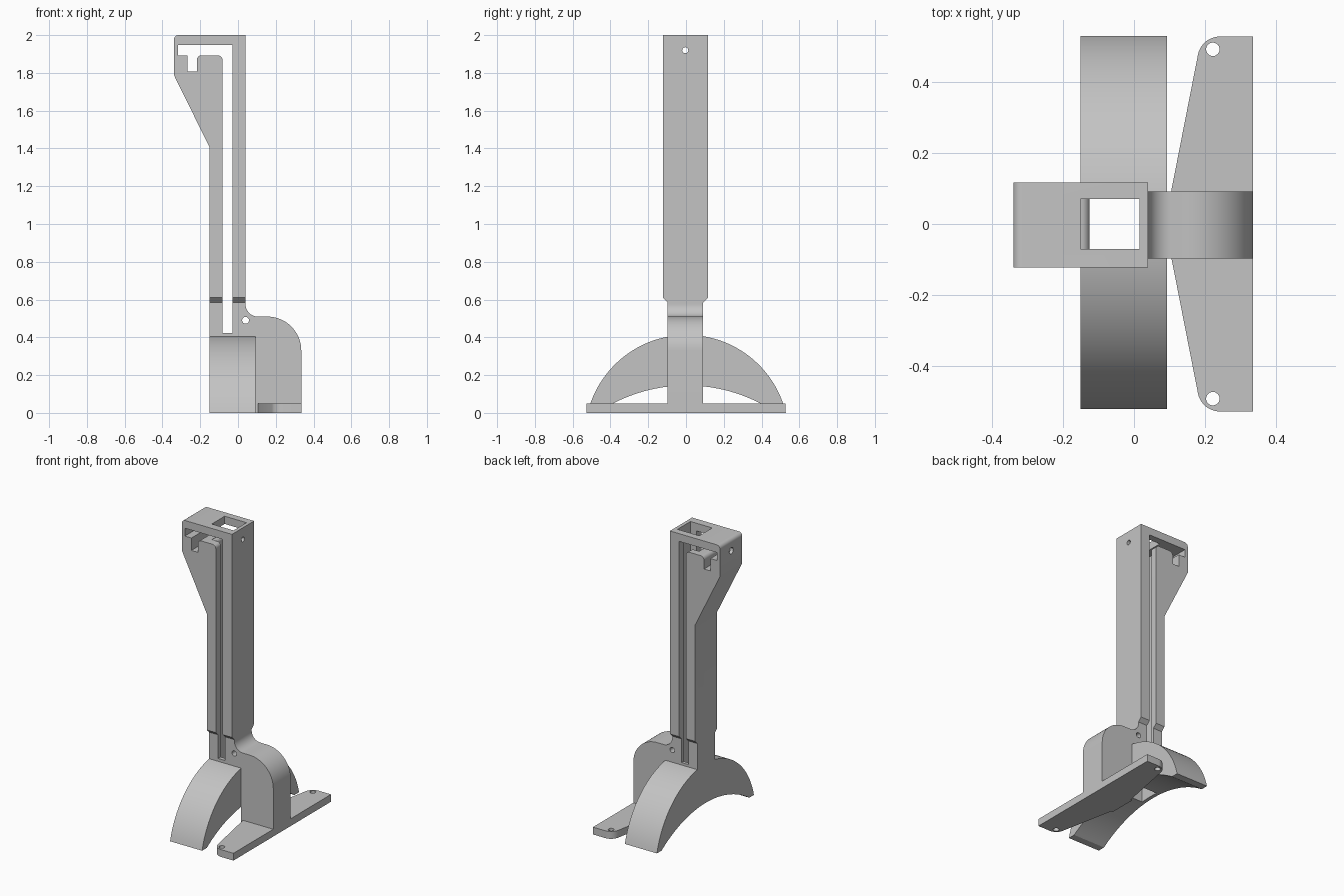
import bpy, bmesh, math
from mathutils import Vector

if "Cube" in bpy.data.objects:
    bpy.data.objects.remove(bpy.data.objects["Cube"])

grey = bpy.data.materials.new("plain grey")
grey.diffuse_color = (0.55, 0.55, 0.55, 1)
grey.use_nodes = True
grey.node_tree.nodes["Principled BSDF"].inputs["Base Color"].default_value = grey.diffuse_color


def arc(cx, cy, r, a0, a1, n=12):
    """Points on an arc, angles in degrees."""
    return [(cx + r * math.cos(math.radians(a0 + (a1 - a0) * i / n)),
             cy + r * math.sin(math.radians(a0 + (a1 - a0) * i / n))) for i in range(n + 1)]


def prism(name, profile, axis, lo, hi):
    """Extrude a closed 2D profile along x (y,z), y (x,z) or z (x,y)."""
    place = {"x": lambda u, v: (lo, u, v),
             "y": lambda u, v: (u, lo, v),
             "z": lambda u, v: (u, v, lo)}[axis]
    step = Vector([hi - lo if axis == a else 0 for a in "xyz"])
    bm = bmesh.new()
    face = bm.faces.new([bm.verts.new(place(u, v)) for u, v in profile])
    ext = bmesh.ops.extrude_face_region(bm, geom=[face])["geom"]
    bmesh.ops.translate(bm, vec=step, verts=[g for g in ext if isinstance(g, bmesh.types.BMVert)])
    bmesh.ops.recalc_face_normals(bm, faces=bm.faces)
    mesh = bpy.data.meshes.new(name)
    bm.to_mesh(mesh)
    bm.free()
    mesh.materials.append(grey)
    ob = bpy.data.objects.new(name, mesh)
    bpy.context.collection.objects.link(ob)
    return ob


def rect(u0, v0, u1, v1):
    return [(u0, v0), (u1, v0), (u1, v1), (u0, v1)]


def circle(cx, cy, r, n=24):
    return arc(cx, cy, r, 0, 360, n)[:-1]


def combine(target, tool, operation):
    """Apply a boolean and discard the tool."""
    mod = target.modifiers.new("cut", "BOOLEAN")
    mod.object, mod.operation, mod.solver = tool, operation, "EXACT"
    mesh = bpy.data.meshes.new_from_object(
        target.evaluated_get(bpy.context.evaluated_depsgraph_get()))
    target.modifiers.clear()
    target.data = mesh
    bpy.data.objects.remove(tool)


# Upright with hooked head and curved rear leg, side profile
side = ([(-.15, .35), (-.15, 1.405), (-.34, 1.79)]
        + arc(-.315, 1.975, .025, 180, 90, 6) + [(.04, 2)]
        + arc(.105, .575, .065, 180, 270)
        + arc(.155, .33, .18, 90, 0, 20) + [(.335, 0), (.0925, 0), (.0925, .35)])
body = prism("upright_and_leg", side, "y", -.2, .2)

# Tower is wide, neck and leg are narrow
half = [(.094, -.1), (.094, .585), (.12, .61), (.12, 2.1)]
front = half + [(-y, z) for y, z in reversed(half)]
combine(body, prism("width_cutter", [(y - .003, z) for y, z in front], "x", -.5, .5), "INTERSECT")

# Arched foot
arch = arc(0.004, -.127, .54, 166.4, 13.6, 48) + arc(0.004, -.703, .848, 56, 124, 40)
combine(body, prism("arched_foot", arch, "x", -.15, .0925), "UNION")

# Square shaft running right through, wider at the lid with a rounded lip
shaft = ([(-.125, -.1), (-.125, 1.865)] + arc(-.15, 1.865, .025, 0, 90, 6)
         + [(-.15, 2.1), (.015, 2.1), (.015, -.1)])
combine(body, prism("shaft_cutter", shaft, "y", -.07, .07), "DIFFERENCE")

# Long slot with hook notch in the head
slot = ([(-.03, .423), (-.03, 1.947), (-.317, 1.947), (-.317, 1.893), (-.267, 1.893),
         (-.267, 1.808), (-.218, 1.808)]
        + arc(-.193, 1.868, .025, 180, 90, 6) + arc(-.107, 1.868, .025, 90, 0, 6)
        + [(-.082, .423)])
combine(body, prism("slot_cutter", slot, "y", -.3, .3), "DIFFERENCE")

# Pin holes in the head and neck
combine(body, prism("head_hole_cutter", circle(-.004, 1.92, .016), "x", -.1, .3), "DIFFERENCE")
combine(body, prism("hook_hole_cutter", circle(-.004, 1.92, .022), "x", -.5, -.1), "DIFFERENCE")
combine(body, prism("neck_hole_cutter", circle(.04, .49, .018), "y", -.3, .3), "DIFFERENCE")

# Tapered base plate with two screw holes
edge = [(.105, .094)] + arc(.242, .465, .063, 169, 90, 10) + [(.335, .528)]
outline = edge + [(x, -y) for x, y in reversed(edge)]
plate = prism("base_plate", outline, "z", 0, .05)
for s in (1, -1):
    combine(plate, prism("screw_hole_cutter", circle(.222, s * .492, .019), "z", -.1, .2),
            "DIFFERENCE")

# Smooth the curved faces, keep edges sharp
for ob in (body, plate):
    bpy.ops.object.select_all(action="DESELECT")
    ob.select_set(True)
    bpy.context.view_layer.objects.active = ob
    bpy.ops.object.shade_smooth_by_angle(angle=math.radians(30))
